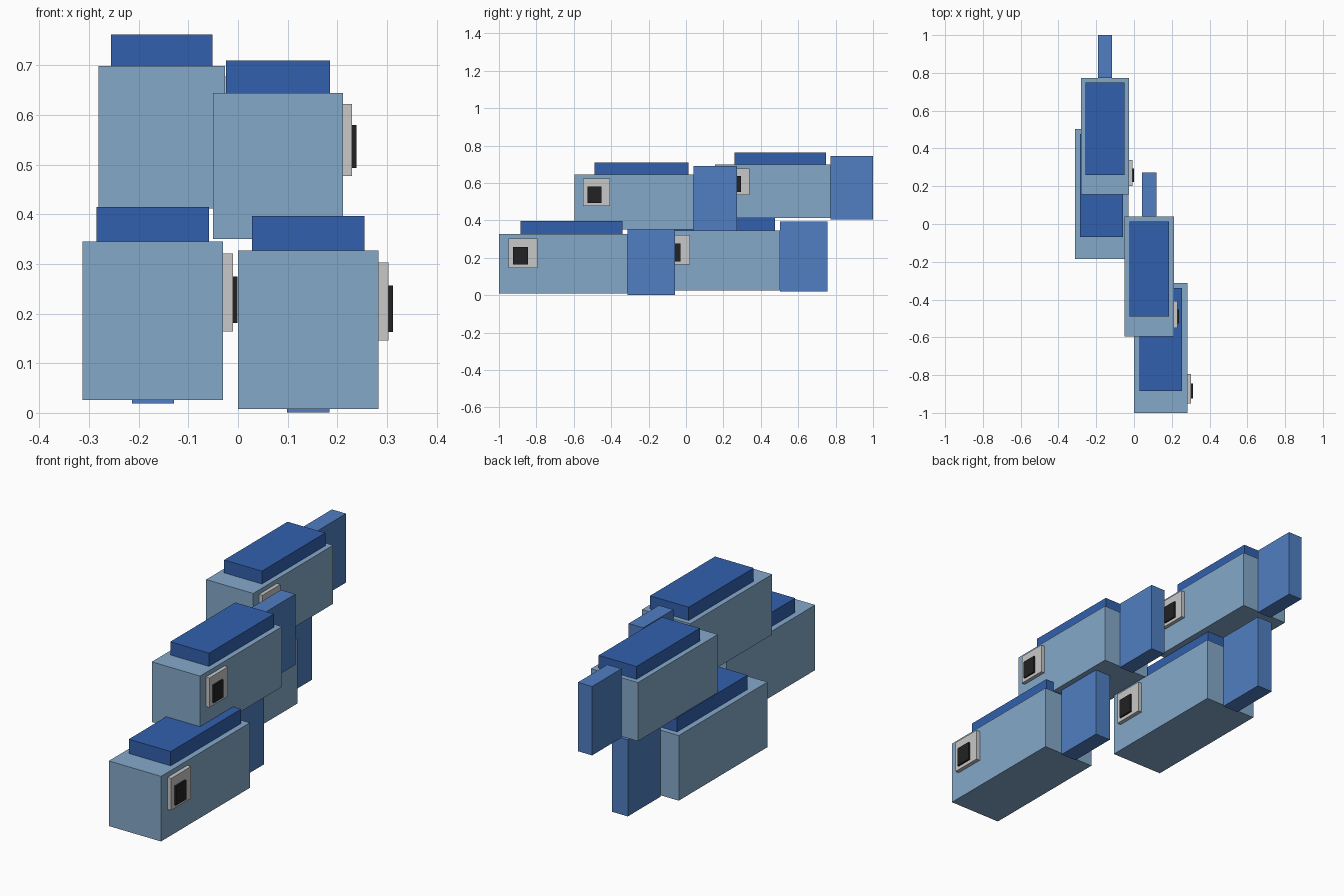
import bpy
from mathutils import Vector

if "Cube" in bpy.data.objects:
    bpy.data.objects.remove(bpy.data.objects["Cube"])


def material(name, rgb):
    """Flat material from 0-255 sRGB values."""
    lin = []
    for v in rgb:
        c = v / 255
        lin.append(c / 12.92 if c <= 0.04045 else ((c + 0.055) / 1.055) ** 2.4)
    m = bpy.data.materials.new(name)
    m.diffuse_color = (*lin, 1)
    m.use_nodes = True
    m.node_tree.nodes["Principled BSDF"].inputs["Base Color"].default_value = m.diffuse_color
    return m


light_blue = material("light_blue", (133, 169, 202))
deep_blue = material("deep_blue", (50, 96, 173))
mid_blue = material("mid_blue", (80, 126, 194))
pale_grey = material("pale_grey", (200, 200, 200))
black = material("black", (34, 34, 34))


def box(name, lo, hi, mat):
    lo, hi = Vector(lo), Vector(hi)
    bpy.ops.mesh.primitive_cube_add(size=1, location=(lo + hi) / 2)
    ob = bpy.context.object
    ob.name = name
    ob.scale = hi - lo
    bpy.ops.object.transform_apply(location=False, rotation=False, scale=True)
    ob.data.materials.append(mat)


# Parts of one full-size fish, measured from the lower front left body corner
PARTS = [
    ("body", (0, 0, 0), (0.283, 0.687, 0.319), light_blue),
    ("back_fin", (0.028, 0.115, 0.319), (0.255, 0.66, 0.389), deep_blue),
    ("tail_fin", (0.099, 0.687, -0.007), (0.184, 0.94, 0.368), mid_blue),
    ("eye", (0.283, 0.05, 0.138), (0.303, 0.205, 0.295), pale_grey),
    ("pupil", (0.303, 0.075, 0.155), (0.312, 0.155, 0.249), black),
]

# The shoal: position of each fish and its size
SHOAL = [
    ("lower_front", (0.0, -1.0, 0.008), 1.0),
    ("upper_front", (-0.05, -0.596, 0.35), 0.924),
    ("lower_back", (-0.313, -0.184, 0.026), 1.0),
    ("upper_back", (-0.281, 0.155, 0.412), 0.9),
]

for fish, origin, size in SHOAL:
    for part, lo, hi, mat in PARTS:
        box(f"{fish}_fish_{part}",
            Vector(origin) + Vector(lo) * size,
            Vector(origin) + Vector(hi) * size, mat)
